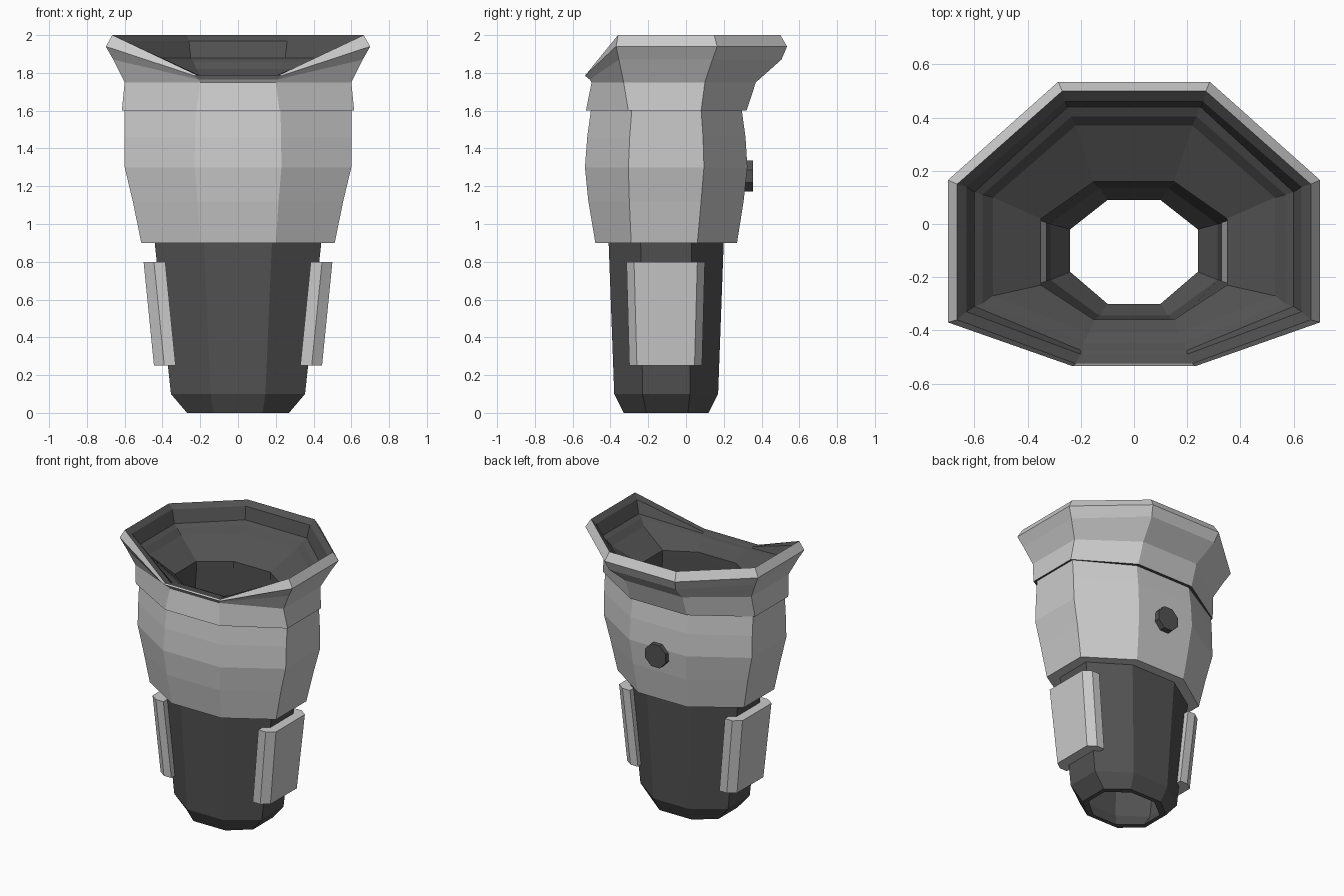
import bpy, bmesh, math

dark = bpy.data.materials.new("dark_grey")
dark.diffuse_color = (0.085, 0.085, 0.085, 1)


def make(name, verts, faces, mat=None):
    me = bpy.data.meshes.new(name)
    me.from_pydata(verts, [], faces)
    ob = bpy.data.objects.new(name, me)
    bpy.context.collection.objects.link(ob)
    if mat:
        me.materials.append(mat)
    return ob


def ring(z, hx, side_f, side_b, back_x, back_y, front_x, front_y, front_z=None):
    """Mirrored eight-sided section, counter-clockwise; the front pair may dip."""
    fz = z if front_z is None else front_z
    return [(hx, side_f, z), (hx, side_b, z), (back_x, back_y, z), (-back_x, back_y, z),
            (-hx, side_b, z), (-hx, side_f, z), (-front_x, front_y, fz), (front_x, front_y, fz)]


def loft(name, sections, mat=None):
    verts = [p for s in sections for p in ring(*s)]
    faces = []
    for r in range(len(sections) - 1):
        for i in range(8):
            j = (i + 1) % 8
            faces.append((r * 8 + i, r * 8 + j, r * 8 + 8 + j, r * 8 + 8 + i))
    return make(name, verts, faces, mat)


# flared cuff with a notch dipping at the front, where the lip pinches thin
cuff = [
    (1.60, .615, -.305, .08, .23, .32, .22, -.53),
    (1.75, .60, -.33, .10, .23, .37, .20, -.50),
    (1.87, .66, -.355, .14, .27, .505, .21, -.51, 1.765),
    (1.94, .70, -.37, .165, .285, .535, .23, -.535, 1.785),
    (2.00, .665, -.36, .15, .27, .50, .22, -.525, 1.79),
]
loft("cuff", cuff)

# dark stepped lining, running down through the bore and out up the lower sleeve
lining = [
    cuff[-1],
    (1.97, .63, -.33, .14, .26, .46, .20, -.49, 1.785),
    (1.88, .60, -.31, .12, .25, .44, .20, -.475, 1.78),
    (1.86, .57, -.30, .11, .235, .405, .19, -.445, 1.775),
    (1.82, .53, -.27, .10, .22, .37, .17, -.41, 1.76),
    (1.71, .35, -.23, .02, .15, .16, .15, -.36, 1.70),
    (1.66, .35, -.23, .02, .15, .16, .15, -.36),
]
sleeve = [
    (.90, .405, -.23, .02, .165, .165, .165, -.375),
    (.10, .315, -.21, 0, .13, .135, .13, -.345),
    (0, .24, -.18, -.02, .10, .09, .10, -.30),
    (0, .27, -.21, .01, .13, .12, .13, -.33),
    (.10, .355, -.23, .02, .145, .17, .145, -.38),
    (.91, .442, -.24, .03, .18, .20, .18, -.41),
]
loft("sleeve_and_lining", lining + sleeve, dark)

# bulging grey forearm shell, closed underneath against the sleeve
shell = [
    (.90, .42, -.24, .03, .18, .19, .18, -.40),
    (.90, .512, -.29, .06, .20, .27, .20, -.48),
    (1.12, .557, -.30, .08, .215, .305, .215, -.517),
    (1.30, .60, -.305, .095, .23, .325, .23, -.535),
    (1.46, .60, -.298, .09, .228, .315, .228, -.523),
    (1.605, .60, -.287, .08, .225, .295, .225, -.503),
]
loft("shell", shell)

# dark underside of the cuff where it overlaps the shell
loft("cuff_underside", [(1.601, .58, -.28, .075, .22, .28, .21, -.49),
                        (1.601, .614, -.305, .08, .23, .319, .22, -.529)], dark)

# chamfered side plates, tapering with the sleeve
for side, label in ((1, "right"), (-1, "left")):
    verts = []
    for z, dx, f, b in ((.25, -.055, -.30, .085), (.80, 0, -.315, .10)):
        verts += [(side * (x + dx), y, z) for x, y in
                  ((.385, f), (.445, f), (.50, f + .04), (.50, b - .04), (.445, b), (.385, b))]
    faces = [(i, (i + 1) % 6, (i + 1) % 6 + 6, i + 6) for i in range(6)]
    faces += [(5, 4, 3, 2, 1, 0), (6, 7, 8, 9, 10, 11)]
    if side < 0:
        faces = [f[::-1] for f in faces]
    make(label + "_plate", verts, faces)

# octagonal bolt on the back
bpy.ops.mesh.primitive_cylinder_add(vertices=8, radius=.089, depth=.07,
                                    location=(0, .32, 1.253),
                                    rotation=(math.pi / 2, math.pi / 8, 0))
bolt = bpy.context.object
bolt.name = "back_bolt"
bolt.data.materials.append(dark)
